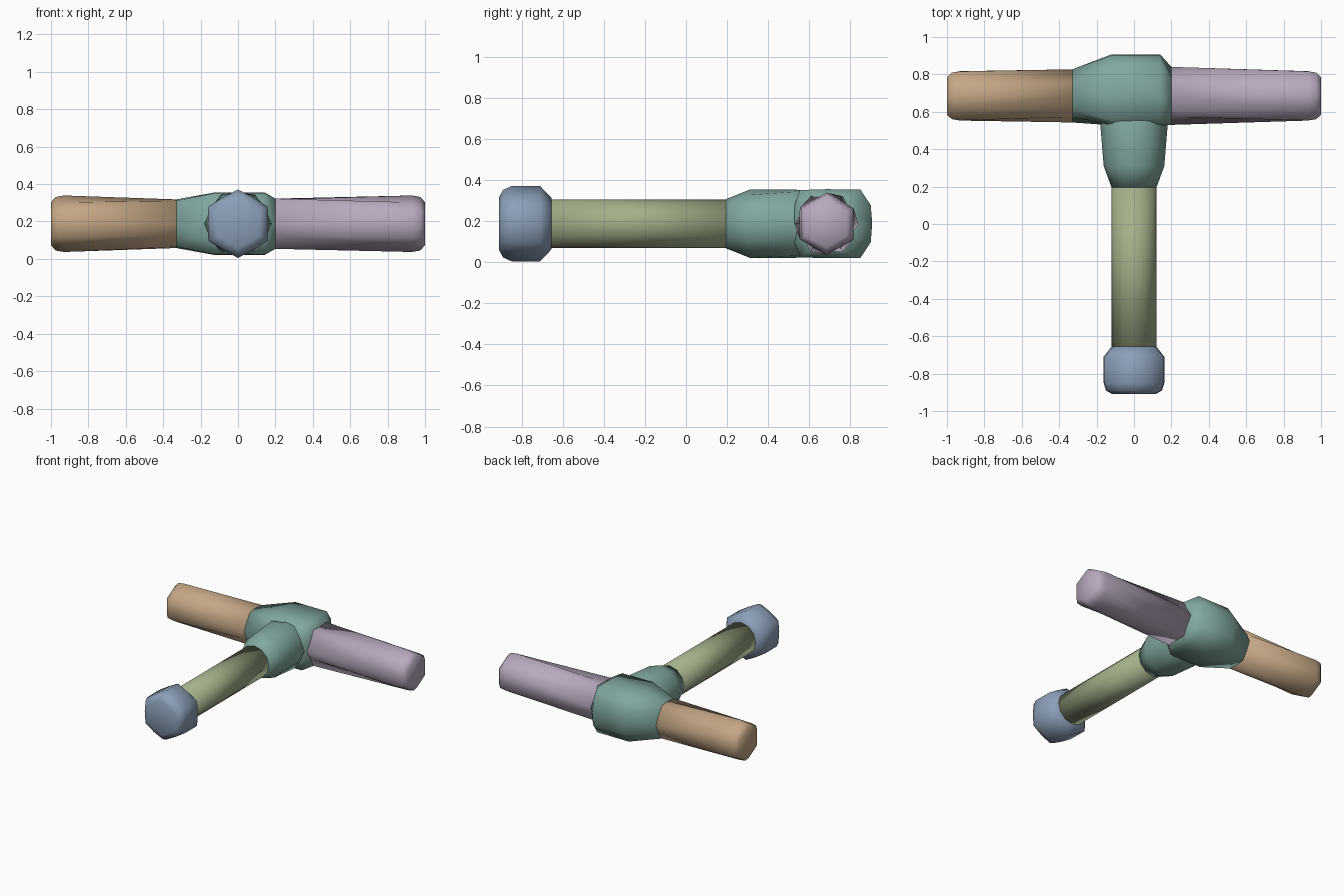
import bpy, bmesh, math

cube = bpy.data.objects.get("Cube")
if cube:
    bpy.data.objects.remove(cube)

AXIS_Z = 0.188   # height of all the part axes
BAR_Y = 0.685    # depth of the cross bar


def material(name, rgb):
    m = bpy.data.materials.new(name)
    m.use_nodes = True
    m.diffuse_color = (*rgb, 1)
    m.node_tree.nodes["Principled BSDF"].inputs["Base Color"].default_value = (*rgb, 1)
    return m


tan = material("tan", (0.56, 0.39, 0.24))
teal = material("teal", (0.22, 0.39, 0.35))
blue = material("slate blue", (0.26, 0.35, 0.48))
green = material("sage green", (0.36, 0.43, 0.25))
mauve = material("mauve", (0.48, 0.40, 0.52))


def ring(a, b):
    """Twelve-point section: a is the radius at the top corners, b at the side corners."""
    pts = []
    for i in range(12):
        t = math.radians(30 * i)
        r = a if i % 2 else b
        pts.append((r * math.cos(t), r * math.sin(t)))
    return pts


def loft(name, mat, sections, along):
    """Skin a row of (position, section) pairs along the x or y axis."""
    bm = bmesh.new()
    rows = []
    for pos, pts in sections:
        if along == "x":
            co = [(pos, BAR_Y + u, AXIS_Z + v) for u, v in pts]
        else:
            co = [(u, pos, AXIS_Z + v) for u, v in pts]
        rows.append([bm.verts.new(c) for c in co])
    for p, q in zip(rows, rows[1:]):
        for i in range(12):
            j = (i + 1) % 12
            bm.faces.new((p[i], p[j], q[j], q[i]))
    bm.faces.new(rows[0])
    bm.faces.new(rows[-1])
    bmesh.ops.recalc_face_normals(bm, faces=bm.faces)
    me = bpy.data.meshes.new(name)
    bm.to_mesh(me)
    bm.free()
    me.materials.append(mat)
    me.shade_smooth()
    ob = bpy.data.objects.new(name, me)
    bpy.context.collection.objects.link(ob)
    return ob


# Cross bar arms: six-sided tips turning to a rotated six-sided root
def arm(name, mat, side, root, a, b):
    loft(name, mat, [(side * root, ring(a, b)),
                     (side * 0.93, ring(0.151, 0.132)),
                     (side * 0.975, ring(0.143, 0.124)),
                     (side * 1.0, ring(0.115, 0.1))], "x")


arm("right_arm", tan, -1, 0.33, 0.13, 0.142)
arm("left_arm", mauve, 1, 0.2, 0.13, 0.155)

# Hub: bulged block, mirrored top to bottom
upper = [(0.222, 0), (0.215, 0.09), (0.165, 0.166), (0, 0.168),
         (-0.13, 0.164), (-0.157, 0.09), (-0.157, 0)]
bulge = upper + [(u, -v) for u, v in reversed(upper[1:-1])]
loft("hub", teal, [(-0.33, ring(0.13, 0.142)), (-0.12, bulge),
                   (0.14, bulge), (0.2, ring(0.13, 0.155))], "x")

# Collar joining hub and shaft
loft("collar", teal, [(0.195, ring(0.12, 0.12)), (0.31, ring(0.166, 0.162)),
                      (0.53, ring(0.167, 0.18)), (0.65, ring(0.15, 0.12))], "y")

# Shaft
loft("shaft", green, [(-0.68, ring(0.119, 0.119)), (0.21, ring(0.119, 0.119))], "y")

# End cap of the shaft
loft("end_cap", blue, [(-0.91, ring(0.13, 0.115)), (-0.89, ring(0.165, 0.15)),
                       (-0.85, ring(0.183, 0.162)), (-0.71, ring(0.183, 0.162)),
                       (-0.655, ring(0.125, 0.12))], "y")
